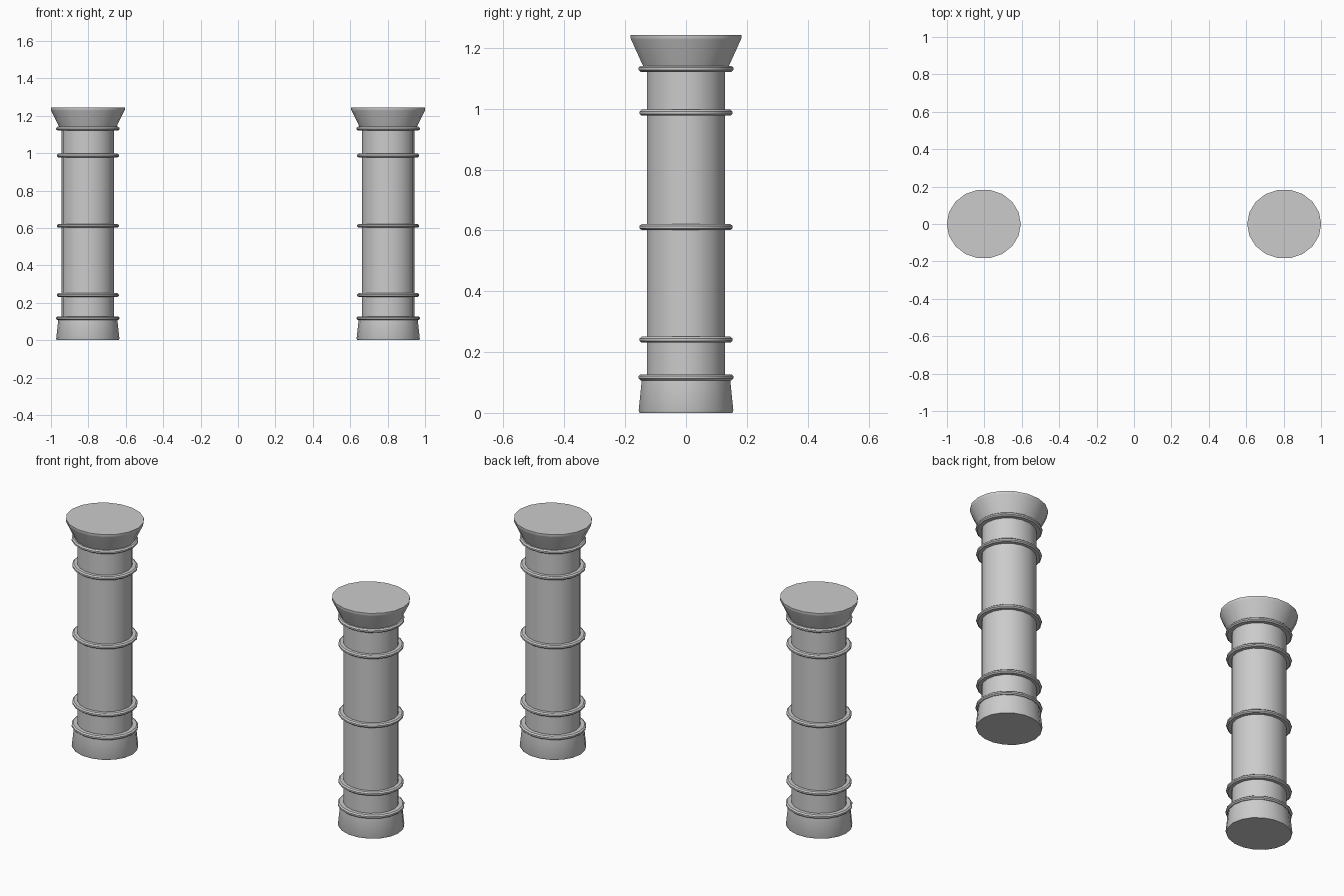
import bpy, bmesh, math

if "Cube" in bpy.data.objects:
    bpy.data.objects.remove(bpy.data.objects["Cube"])

SIDES = 18
STRETCH = 1.07      # columns are slightly wider in x than in y
CENTRE_X = 0.803


def lathe(name, profile, x, closed=False):
    """Revolve (radius, z) points; cap the ends, or join them into a ring."""
    bm = bmesh.new()
    loops = []
    for r, z in profile:
        loops.append([bm.verts.new((r * STRETCH * math.cos(2 * math.pi * i / SIDES),
                                    r * math.sin(2 * math.pi * i / SIDES), z))
                      for i in range(SIDES)])
    pairs = list(zip(loops, loops[1:]))
    if closed:
        pairs.append((loops[-1], loops[0]))
    else:
        bm.faces.new(loops[0][::-1])
        bm.faces.new(loops[-1])
    for a, b in pairs:
        for i in range(SIDES):
            j = (i + 1) % SIDES
            bm.faces.new((a[i], a[j], b[j], b[i]))
    bmesh.ops.recalc_face_normals(bm, faces=bm.faces)
    mesh = bpy.data.meshes.new(name)
    bm.to_mesh(mesh)
    bm.free()
    obj = bpy.data.objects.new(name, mesh)
    obj.location.x = x
    bpy.context.collection.objects.link(obj)
    bpy.ops.object.select_all(action='DESELECT')
    obj.select_set(True)
    bpy.context.view_layer.objects.active = obj
    bpy.ops.object.shade_smooth_by_angle(angle=math.radians(35))
    return obj


def band(name, z, r, x):
    """Thin rounded ring around the shaft, centred at height z."""
    h = 0.010
    lathe(name, [(0.125, z - h), (r - 0.007, z - h), (r, z - 0.004),
                 (r, z + 0.004), (r - 0.007, z + h), (0.125, z + h)], x, closed=True)


for side, sx in (("left", -1), ("right", 1)):
    x = sx * CENTRE_X
    # plain shaft
    lathe(side + "_shaft", [(0.131, 0.06), (0.131, 1.16)], x)
    # tapered foot
    lathe(side + "_base", [(0.155, 0.0), (0.158, 0.008), (0.147, 0.115)], x)
    # flared head
    lathe(side + "_capital", [(0.139, 1.13), (0.143, 1.14), (0.183, 1.227),
                              (0.185, 1.233), (0.185, 1.243)], x)
    # decorative rings
    for part, z, r in (("base_ring", 0.117, 0.158), ("lower_ring", 0.241, 0.155),
                       ("middle_ring", 0.611, 0.155), ("upper_ring", 0.987, 0.155),
                       ("neck_ring", 1.131, 0.158)):
        band(side + "_" + part, z, r, x)
